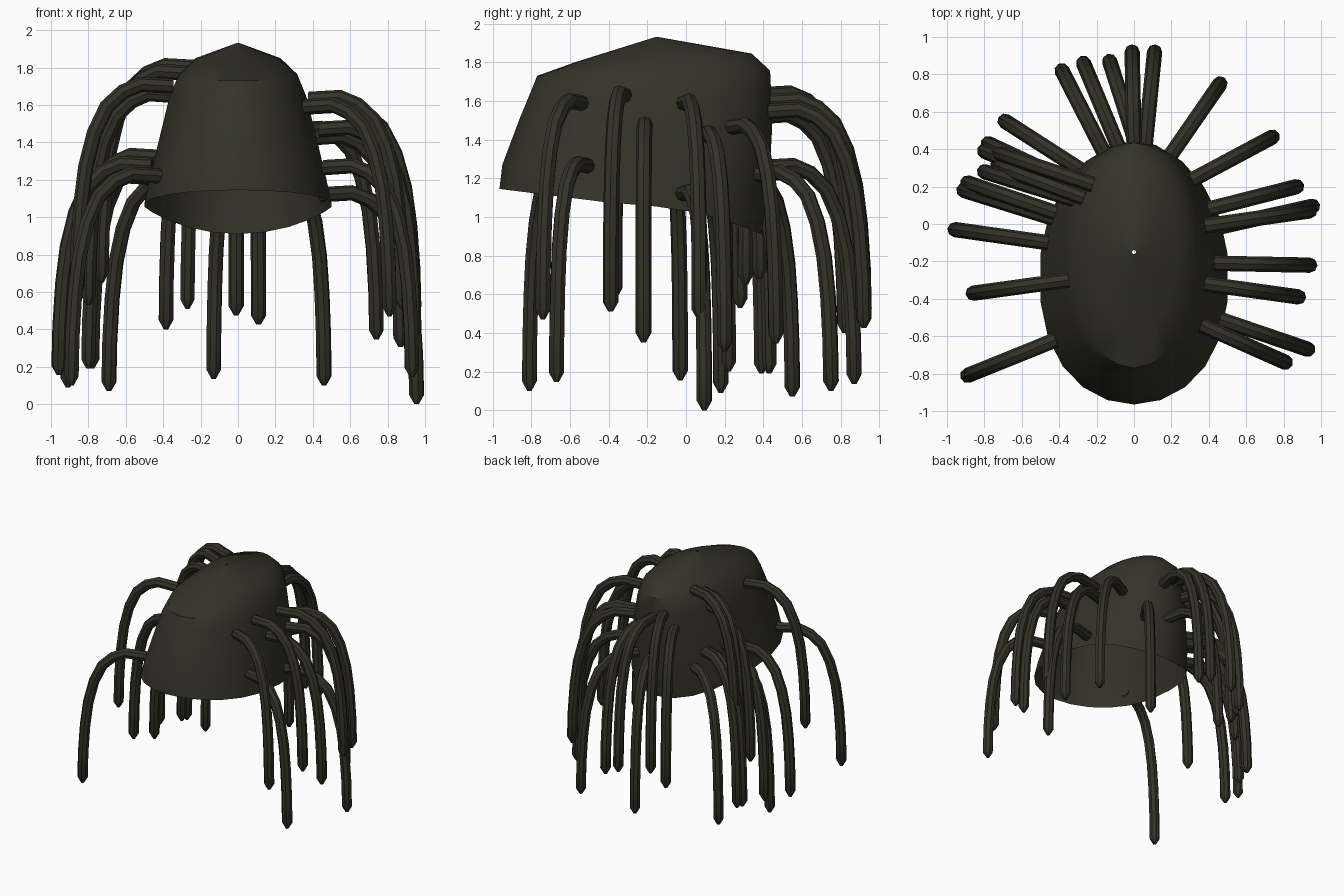
import bpy, bmesh, math
from mathutils import Vector

if "Cube" in bpy.data.objects:
    bpy.data.objects.remove(bpy.data.objects["Cube"])

mat = bpy.data.materials.new("dark olive brown")
mat.diffuse_color = (0.034, 0.032, 0.021, 1)
mat.use_nodes = True
mat.node_tree.nodes["Principled BSDF"].inputs["Base Color"].default_value = mat.diffuse_color


def finish(name, bm, angle):
    bmesh.ops.recalc_face_normals(bm, faces=bm.faces[:])
    me = bpy.data.meshes.new(name)
    bm.to_mesh(me)
    bm.free()
    me.materials.append(mat)
    ob = bpy.data.objects.new(name, me)
    bpy.context.collection.objects.link(ob)
    bpy.ops.object.select_all(action='DESELECT')
    ob.select_set(True)
    bpy.context.view_layer.objects.active = ob
    bpy.ops.object.shade_smooth_by_angle(angle=math.radians(angle))
    return ob


def bridge(bm, rings):
    n = len(rings[0])
    for a, b in zip(rings, rings[1:]):
        for i in range(n):
            j = (i + 1) % n
            bm.faces.new((a[i], a[j], b[j], b[i]))


# Cap: open shell lofted through oval rings
# each ring: front y, back y, half width, z at front, side, back
RINGS = [
    (-0.965, 0.39, 0.505, 1.145, 1.06, 0.91),
    (-0.95, 0.43, 0.475, 1.27, 1.20, 1.18),
    (-0.86, 0.445, 0.415, 1.51, 1.45, 1.45),
    (-0.80, 0.44, 0.37, 1.655, 1.64, 1.65),
    (-0.77, 0.435, 0.32, 1.73, 1.765, 1.757),
    (-0.575, 0.34, 0.23, 1.80, 1.85, 1.845),
    (-0.16, -0.14, 0.01, 1.93, 1.93, 1.93),
]
SIDES = 22
bm = bmesh.new()
loops = []
for yf, yb, rx, zf, zs, zb in RINGS:
    loop = []
    for i in range(SIDES):
        a = 2 * math.pi * i / SIDES
        c, s = math.cos(a), math.sin(a)
        t = math.copysign(abs(c) ** 0.85, c)      # 1 = front, -1 = back
        y = (yf + yb) / 2 + t * (yf - yb) / 2
        z = zs + (zf - zs) * t if t > 0 else zs + (zb - zs) * t * t
        loop.append(bm.verts.new((rx * s, y, z)))
    loops.append(loop)
bridge(bm, loops)
finish("hair_cap", bm, 40)

# Strand path: outward fraction and drop below the root
PATH = [(0, 0), (0.33, 0.01), (0.52, -0.03), (0.69, -0.11), (0.82, -0.25),
        (0.91, -0.43), (0.96, -0.63), (0.99, -0.86), (1, -1.07)]
DROP = 1.12


def strand(name, root, tip, radius=0.041, sides=8):
    rx, ry = root
    tx, ty, tz = tip
    out = Vector((tx - rx, ty - ry, 0))
    side = Vector((-out.y, out.x, 0)).normalized()
    pts = [Vector((rx, ry, tz + DROP + dz)) + out * u for u, dz in PATH]
    pts.append(Vector((tx, ty, tz)))
    bm = bmesh.new()
    rings = []
    for k, p in enumerate(pts):
        d = pts[min(k + 1, len(pts) - 1)] - pts[max(k - 1, 0)]
        up = side.cross(d.normalized())
        r = radius if k < len(pts) - 1 else 0.012
        rings.append([bm.verts.new(p + r * (side * math.cos(a) + up * math.sin(a)))
                      for a in (2 * math.pi * i / sides for i in range(sides))])
    bridge(bm, rings)
    bm.faces.new(rings[0])
    bm.faces.new(rings[-1])
    return finish(name, bm, 35)


# Strands: root (x, y) and tip (x, y, z)
STRANDS = {
    "left_strand": [
        ((-0.42, -0.62), (-0.89, -0.81, 0.10)),
        ((-0.35, -0.30), (-0.86, -0.37, 0.58)),
        ((-0.46, -0.10), (-0.957, -0.03, 0.155)),
        ((-0.43, 0.03), (-0.91, 0.18, 0.09)),
        ((-0.42, 0.06), (-0.89, 0.22, 0.20)),
        ((-0.32, 0.13), (-0.80, 0.28, 0.53)),
        ((-0.27, 0.14), (-0.73, 0.31, 0.65)),
        ((-0.22, 0.21), (-0.73, 0.38, 0.68)),
        ((-0.35, 0.20), (-0.80, 0.39, 0.19)),
        ((-0.33, 0.22), (-0.78, 0.43, 0.19)),
    ],
    "back_strand": [
        ((-0.27, 0.28), (-0.69, 0.55, 0.07)),
        ((-0.16, 0.38), (-0.385, 0.82, 0.40)),
        ((-0.07, 0.38), (-0.27, 0.86, 0.51)),
        ((0.02, 0.40), (-0.13, 0.87, 0.135)),
        ((0.00, 0.42), (-0.01, 0.92, 0.475)),
        ((0.06, 0.42), (0.11, 0.92, 0.425)),
        ((0.19, 0.36), (0.46, 0.75, 0.10)),
    ],
    "right_strand": [
        ((0.30, 0.23), (0.74, 0.465, 0.345)),
        ((0.40, 0.08), (0.87, 0.20, 0.305)),
        ((0.38, -0.01), (0.94, 0.07, 0.47)),
        ((0.44, -0.02), (0.955, 0.095, 0.0)),
        ((0.43, -0.21), (0.94, -0.22, 0.35)),
        ((0.38, -0.32), (0.88, -0.39, 0.51)),
        ((0.46, -0.51), (0.93, -0.67, 0.145)),
        ((0.36, -0.54), (0.81, -0.74, 0.47)),
    ],
}
for part, items in STRANDS.items():
    for n, (root, tip) in enumerate(items, 1):
        strand(f"{part}_{n}", root, tip)
